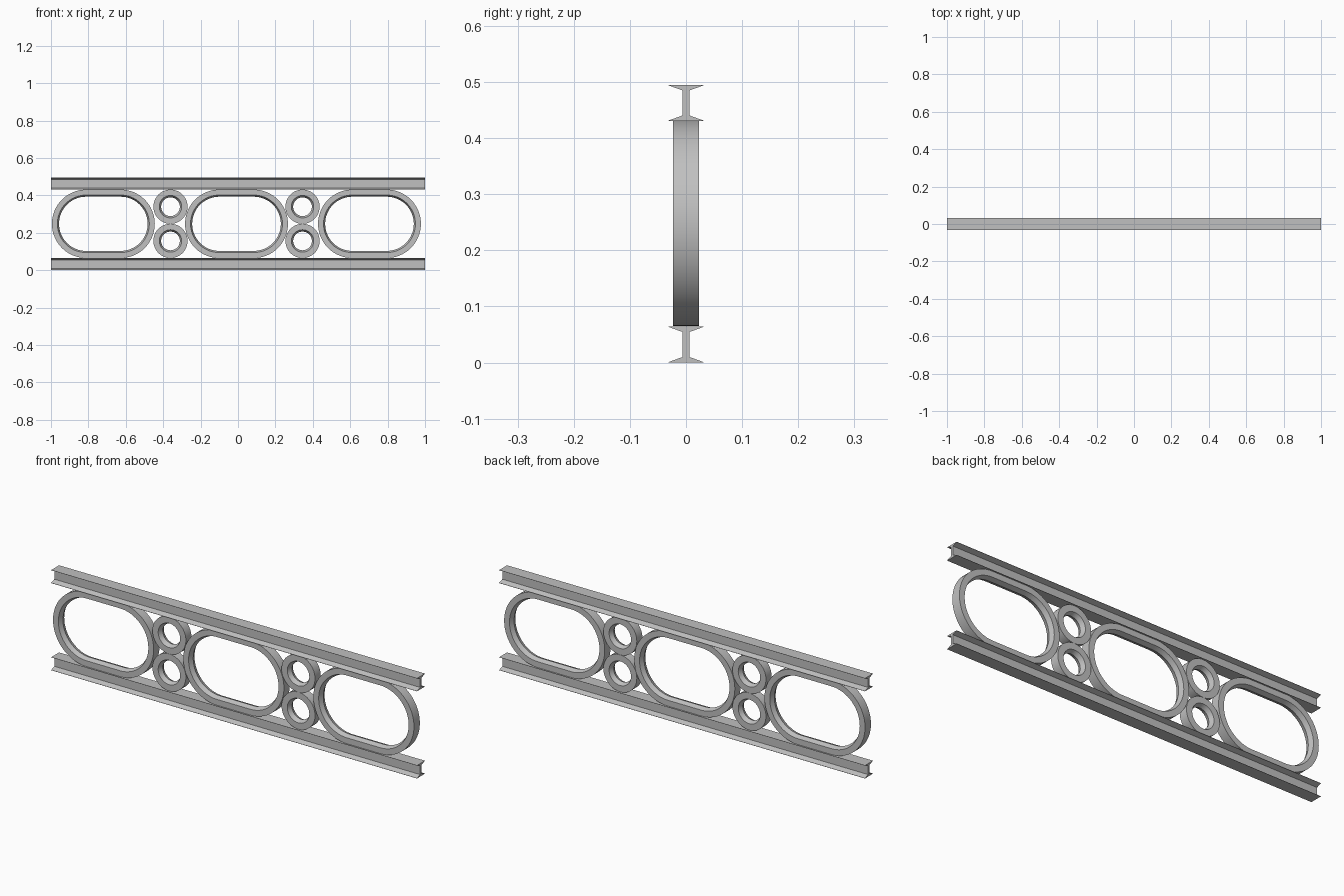
import bpy, bmesh, math

if "Cube" in bpy.data.objects:
    bpy.data.objects.remove(bpy.data.objects["Cube"])

steel = bpy.data.materials.new("grey_metal")
steel.diffuse_color = (0.53, 0.53, 0.53, 1)
steel.use_nodes = True
steel.node_tree.nodes["Principled BSDF"].inputs["Base Color"].default_value = steel.diffuse_color

MID_Z = 0.248


def finish(name, bm, smooth):
    bmesh.ops.recalc_face_normals(bm, faces=bm.faces)
    mesh = bpy.data.meshes.new(name)
    bm.to_mesh(mesh)
    bm.free()
    mesh.materials.append(steel)
    ob = bpy.data.objects.new(name, mesh)
    bpy.context.collection.objects.link(ob)
    if smooth:
        bpy.ops.object.select_all(action='DESELECT')
        ob.select_set(True)
        bpy.context.view_layer.objects.active = ob
        bpy.ops.object.shade_smooth_by_angle(angle=math.radians(20))
    return ob


def beam(name, z):
    """I-beam with tapered flanges running along x, resting at height z."""
    h = 0.0645
    side = [(0.031, 0), (0.031, 0.001), (0.006, 0.010)]
    right = side + [(y, h - zz) for y, zz in reversed(side)]
    outline = right + [(-y, zz) for y, zz in reversed(right)]
    bm = bmesh.new()
    face = bm.faces.new([bm.verts.new((-1, y, z + zz)) for y, zz in outline])
    ext = bmesh.ops.extrude_face_region(bm, geom=[face], use_keep_orig=True)
    moved = [g for g in ext["geom"] if isinstance(g, bmesh.types.BMVert)]
    bmesh.ops.translate(bm, verts=moved, vec=(2, 0, 0))
    finish(name, bm, False)


def ring(name, x, z, straight, section, n=64):
    """Sweep a (radius, y) section round a circle stretched by a straight run."""
    bm = bmesh.new()
    loops = []
    for end, start in ((1, -math.pi / 2), (-1, math.pi / 2)):
        steps = n // 2
        last = steps + 1 if straight else steps
        for i in range(last):
            a = start + math.pi * i / steps
            loops.append([bm.verts.new((x + end * straight + r * math.cos(a), y,
                                        z + r * math.sin(a))) for r, y in section])
    m = len(section)
    for i, a in enumerate(loops):
        b = loops[(i + 1) % len(loops)]
        for j in range(m):
            k = (j + 1) % m
            bm.faces.new((a[j], a[k], b[k], b[j]))
    finish(name, bm, True)


def ring_section(outer, face_inner, mid_inner, half):
    """Flat outside and faces, bore narrowing to the middle."""
    return [(outer, -half), (outer, half), (face_inner, half),
            (mid_inner, 0), (face_inner, -half)]


# top and bottom rails
beam("bottom_rail", 0)
beam("top_rail", 0.4305)

# long oval rings
for i, x in enumerate((-0.72, -0.008, 0.703)):
    ring(f"oval_ring_{i + 1}", x, MID_Z, 0.092,
         ring_section(0.183, 0.154, 0.145, 0.023))

# stacked pairs of small rings
for i, x in enumerate((-0.361, 0.345)):
    for label, s in (("lower", -1), ("upper", 1)):
        ring(f"{label}_small_ring_{i + 1}", x, MID_Z + s * 0.0915, 0,
             ring_section(0.0915, 0.060, 0.050, 0.022), 48)
